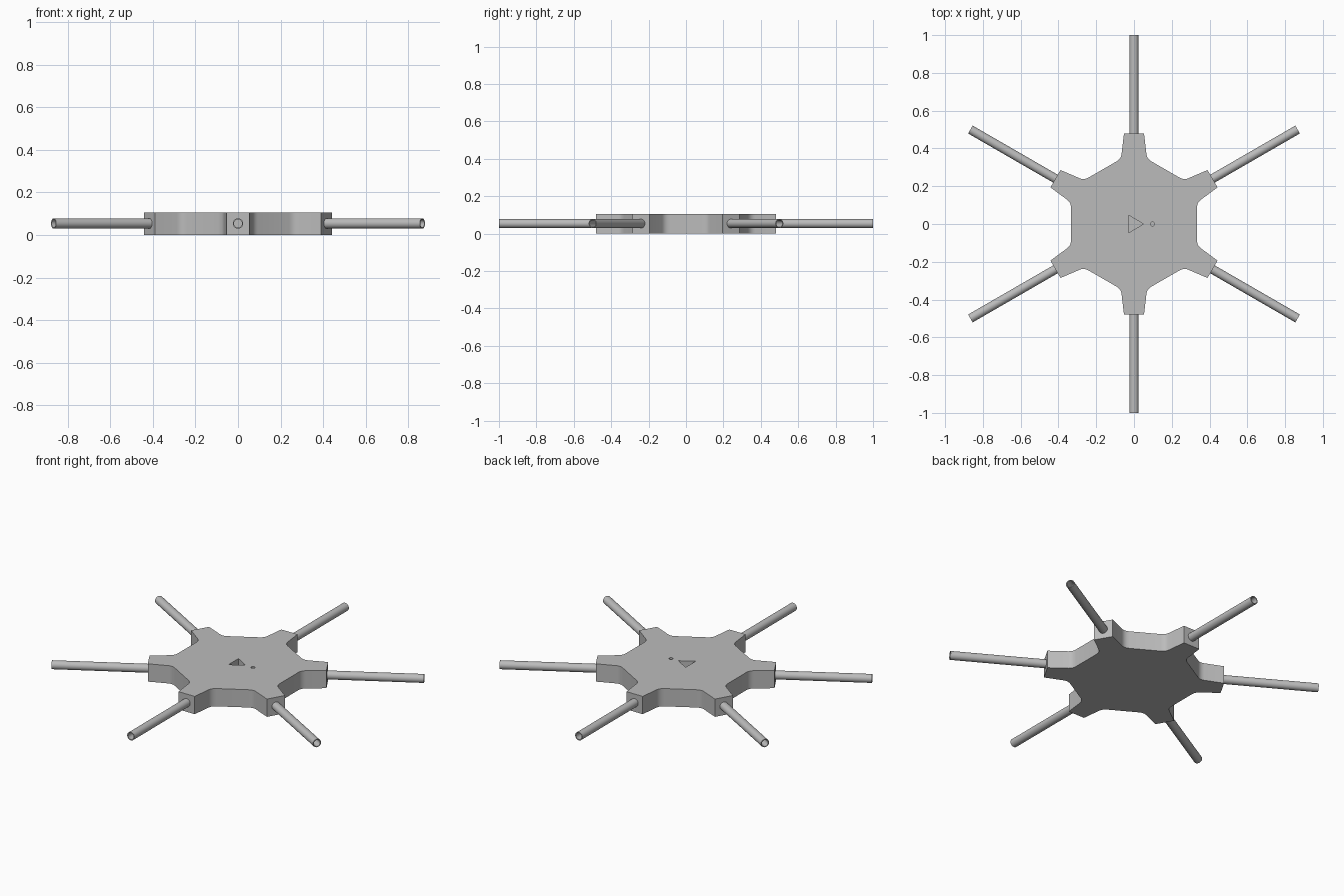
import bpy, bmesh
from math import sin, cos, pi, radians
from mathutils import Vector, Matrix

cube = bpy.data.objects.get("Cube")
if cube:
    bpy.data.objects.remove(cube, do_unlink=True)

ARMS = 6
HEIGHT = 0.105
MID = 0.054          # height of the tube axes


def material(name, value):
    mat = bpy.data.materials.new(name)
    mat.use_nodes = True
    colour = (value, value, value, 1)
    mat.diffuse_color = colour
    mat.node_tree.nodes["Principled BSDF"].inputs["Base Color"].default_value = colour
    return mat


grey = material("neutral grey", 0.5)


def add_object(name, bm):
    bmesh.ops.recalc_face_normals(bm, faces=bm.faces)
    mesh = bpy.data.meshes.new(name)
    bm.to_mesh(mesh)
    bm.free()
    mesh.materials.append(grey)
    obj = bpy.data.objects.new(name, mesh)
    bpy.context.collection.objects.link(obj)
    return obj


def prism(name, outline, z0, z1):
    bm = bmesh.new()
    face = bm.faces.new([bm.verts.new((p[0], p[1], z0)) for p in outline])
    top = bmesh.ops.extrude_face_region(bm, geom=[face])["geom"]
    verts = [g for g in top if isinstance(g, bmesh.types.BMVert)]
    bmesh.ops.translate(bm, verts=verts, vec=(0, 0, z1 - z0))
    return add_object(name, bm)


def smooth(obj):
    bpy.ops.object.select_all(action="DESELECT")
    obj.select_set(True)
    bpy.context.view_layer.objects.active = obj
    bpy.ops.object.shade_smooth_by_angle(angle=radians(30))


def circle(x, y, r, n):
    return [(x + r * cos(2 * pi * i / n), y + r * sin(2 * pi * i / n)) for i in range(n)]


# Half of one arm: fillet from the hub side up to the tapered tip
start, corner, end = Vector((0.331, 0.093)), Vector((0.345, 0.069)), Vector((0.37, 0.066))
fillet = []
for i in range(6):
    t = i / 5
    fillet.append(start * (1 - t) ** 2 + corner * 2 * t * (1 - t) + end * t * t)
half = fillet + [Vector((0.48, 0.053))]
arm = [Vector((p.x, -p.y)) for p in half] + half[::-1]

# Hub with six arms
outline = []
for k in range(ARMS):
    turn = Matrix.Rotation(radians(30 + 60 * k), 2)
    outline += [turn @ p for p in arm]
hub = prism("hub_body", outline, 0, HEIGHT)

# Arrow recess and small round hole in the top
cutters = [
    prism("arrow_cutter", [(-0.03, -0.047), (0.05, 0), (-0.03, 0.047)], 0.055, 0.2),
    prism("hole_cutter", circle(0.098, 0, 0.011, 20), 0.055, 0.2),
]
bpy.context.view_layer.objects.active = hub
for cutter in cutters:
    cutter.hide_render = True
    cut = hub.modifiers.new(cutter.name, "BOOLEAN")
    cut.operation = "DIFFERENCE"
    cut.solver = "EXACT"
    cut.object = cutter
    bpy.ops.object.modifier_apply(modifier=cut.name)
    bpy.data.objects.remove(cutter, do_unlink=True)
smooth(hub)

# Hollow tubes: a closed wall section spun around the arm axis
OUTER, INNER = 0.024, 0.019
for k in range(ARMS):
    bm = bmesh.new()
    section = [(0.44, OUTER), (1.0, OUTER), (1.0, INNER), (0.44, INNER)]
    verts = [bm.verts.new((x, 0, z)) for x, z in section]
    edges = [bm.edges.new((verts[i], verts[(i + 1) % 4])) for i in range(4)]
    bmesh.ops.spin(bm, geom=verts + edges, cent=(0, 0, 0), axis=(1, 0, 0),
                   angle=2 * pi, steps=32, use_merge=True)
    bmesh.ops.remove_doubles(bm, verts=bm.verts, dist=0.0001)
    tube = add_object("tube_%d" % (k + 1), bm)
    tube.location.z = MID
    tube.rotation_euler.z = radians(30 + 60 * k)
    smooth(tube)
